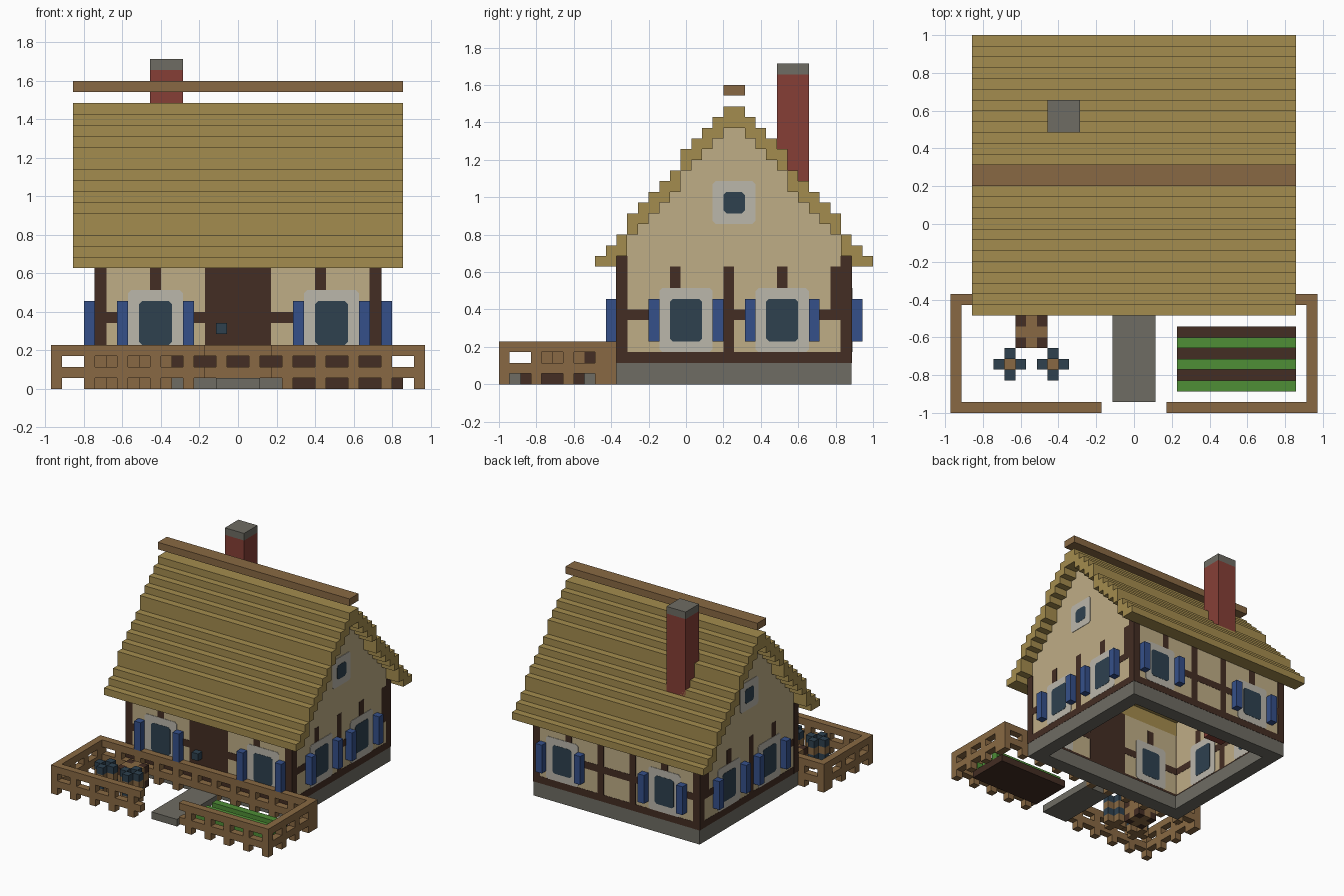
import bpy, bmesh
from mathutils import Vector

cube = bpy.data.objects.get("Cube")
if cube:
    bpy.data.objects.remove(cube, do_unlink=True)

U = 2 / 35          # one block; x is centred, y counts blocks from the front edge


def material(name, rgb):
    lin = [((c / 255 + 0.055) / 1.055) ** 2.4 for c in rgb] + [1]
    m = bpy.data.materials.new(name)
    m.use_nodes = True
    m.diffuse_color = lin
    bsdf = next(n for n in m.node_tree.nodes if n.type == 'BSDF_PRINCIPLED')
    bsdf.inputs["Base Color"].default_value = lin
    bsdf.inputs["Roughness"].default_value = 0.9
    return m


THATCH = material("thatch", (164, 140, 78))
WOOD = material("light_wood", (137, 105, 67))
PLASTER = material("plaster", (191, 173, 134))
TIMBER = material("dark_timber", (67, 45, 35))
BLUE = material("shutter_blue", (53, 80, 138))
GLASS = material("dark_glass", (46, 65, 79))
FRAME = material("pale_frame", (187, 183, 171))
STONE = material("grey_stone", (110, 108, 99))
BRICK = material("red_brick", (134, 63, 54))
LEAF = material("leaf_green", (78, 142, 54))


def part(name, mat, boxes, chamfer_axis=None):
    """One object from boxes (x0, x1, y0, y1, z0, z1) measured in blocks."""
    bm = bmesh.new()
    for x0, x1, y0, y1, z0, z1 in boxes:
        verts = bmesh.ops.create_cube(bm, size=1)["verts"]
        size = Vector((x1 - x0, y1 - y0, z1 - z0))
        mid = Vector(((x0 + x1) / 2, (y0 + y1) / 2 - 17.5, (z0 + z1) / 2))
        for v in verts:
            v.co = (v.co * size + mid) * U
    if chamfer_axis is not None:
        edges = []
        for e in bm.edges:
            d = e.verts[1].co - e.verts[0].co
            if abs(d[chamfer_axis]) > 0.99 * d.length:
                edges.append(e)
        bmesh.ops.bevel(bm, geom=edges, offset=0.28 * U, segments=1, affect='EDGES')
    mesh = bpy.data.meshes.new(name)
    bm.to_mesh(mesh)
    bm.free()
    mesh.materials.append(mat)
    obj = bpy.data.objects.new(name, mesh)
    bpy.context.collection.objects.link(obj)
    return obj


# Roof columns from eave to ridge: (top, bottom), mirrored over the ridge
tops = [12, 13, 14, 16, 17, 18, 19, 20, 22, 23, 24, 25, 26]
roof = [(9 + i, t, max(t - 2, 11)) for i, t in enumerate(tops)]
roof += [(43 - y, t, b) for y, t, b in roof]
part("thatched_roof", THATCH, [(-15, 15, y, y + 1, b, t) for y, t, b in roof])
part("ridge_beam", WOOD, [(-15, 15, 21, 23, 27, 28)])
part("chimney", BRICK, [(-8, -5, 26, 29, 3, 29)])
part("chimney_cap", STONE, [(-8, -5, 26, 29, 29, 30)])

# Foundation ring and plaster walls
part("foundation", STONE, [(-13, 13, 11, 13, 0, 2), (-13, 13, 31, 33, 0, 2),
                           (-13, -11, 13, 31, 0, 2), (11, 13, 13, 31, 0, 2)])
part("front_wall", PLASTER, [(-13, 13, 11, 12, 2, 12)])
part("back_wall", PLASTER, [(-13, 13, 32, 33, 2, 12)])
for side, x in (("left", 12), ("right", -13)):
    part(side + "_gable_wall", PLASTER,
         [(x, x + 1, y, y + 1, 2, b) for y, t, b in roof if 12 <= y < 32])

# Wall details run through the wall and stand slightly proud of it
DEPTH = {"front": (11, 12, -1), "back": (32, 33, 1), "left": (12, 13, 1), "right": (-13, -12, -1)}


def on_wall(wall, rect, proud):
    u0, u1, z0, z1 = rect
    a, b, _ = DEPTH[wall]
    if wall in ("front", "back"):
        return (u0, u1, a - proud, b + proud, z0, z1)
    return (a - proud, b + proud, u0, u1, z0, z1)


def outside(wall, rect):
    u0, u1, z0, z1 = rect
    a, b, s = DEPTH[wall]
    lo, hi = (b, b + 1) if s > 0 else (a - 1, a)
    if wall in ("front", "back"):
        return (u0, u1, lo, hi, z0, z1)
    return (lo, hi, u0, u1, z0, z1)


LONG_BEAMS = [(-12, 12, 2, 3), (-8, -7, 7, 11), (7, 8, 7, 11), (-12, 12, 6, 7)]
SIDE_BEAMS = [(12, 32, 2, 3), (21, 22, 3, 11), (16, 17, 7, 11), (26, 27, 7, 11),
              (31, 32, 7, 11), (12, 32, 6, 7)]
BEAMS = {"front": LONG_BEAMS, "left": SIDE_BEAMS, "right": SIDE_BEAMS,
         "back": LONG_BEAMS + [(-3, -2, 3, 11.9), (2, 3, 3, 11.9)]}
WINDOWS = {"front": (-10, 6), "back": (-10, 6), "left": (15, 24), "right": (15, 24)}

for wall in DEPTH:
    axis = 1 if wall in ("front", "back") else 0
    part(wall + "_timbers", TIMBER, [on_wall(wall, r, 0.03) for r in BEAMS[wall]])
    frames = [(u, u + 5, 3, 9) for u in WINDOWS[wall]]
    panes = [(u + 1, u + 4, 4, 8) for u in WINDOWS[wall]]
    shutters = [(u + d, u + d + 1, 4, 8) for u in WINDOWS[wall] for d in (-1, 5)]
    if axis == 0:                       # small attic window
        frames.append((20, 24, 15, 19))
        panes.append((21, 23, 16, 18))
    part(wall + "_window_frames", FRAME, [on_wall(wall, r, 0.06) for r in frames], axis)
    part(wall + "_window_panes", GLASS, [on_wall(wall, r, 0.09) for r in panes], axis)
    part(wall + "_shutters", BLUE, [outside(wall, r) for r in shutters])

e = 0.04
part("corner_posts", TIMBER, [(x - e, x + 1 + e, y - e, y + 1 + e, 2, 12)
                              for x in (-13, 12) for y in (11, 32)])
part("front_door", TIMBER, [on_wall("front", (-3, 3, 2, 12), 0.06)])
part("door_knob", GLASS, [outside("front", (-2, -1, 5, 6))])


# Fence: two rails with short posts between them and below
def fence(name, start, end, posts, across, along_x):
    spans = [(start, end, 3, 4), (start, end, 1, 2)]
    spans += [(p, p + 1, z, z + 1) for p in posts for z in (0, 2)]
    c, d = across, across + 1
    part(name, WOOD, [(a, b, c, d, z0, z1) if along_x else (c, d, a, b, z0, z1)
                      for a, b, z0, z1 in spans])


fence("fence_front_right", -17, -3, range(-17, -3, 3), 0, True)
fence("fence_front_left", 3, 17, range(4, 17, 3), 0, True)
fence("fence_rear", -17, 17, range(-17, 17, 3), 10, True)
fence("fence_side_right", 1, 10, (3, 6, 9), -17, False)
fence("fence_side_left", 1, 10, (3, 6, 9), 16, False)

# Path and planted bed
part("path", STONE, [(-2, 2, 1, 10, 0, 1)])
part("garden_soil", TIMBER, [(4, 15, 2, 8, 0, 1)])
part("crop_rows", LEAF, [(4, 15, y, y + 1, 1, 2) for y in (2, 4, 6)])


# Cross-shaped barrels with dark hoops
def cross(x, y, z0, z1, core=True):
    arms = [(x + i, x + i + 1, y + j, y + j + 1, z0, z1)
            for i, j in ((0, 1), (2, 1), (1, 0), (1, 2))]
    return arms + ([(x + 1, x + 2, y + 1, y + 2, z0, z1)] if core else [])


for n, x in (("right", -13), ("left", -9)):
    part("barrel_staves_" + n, WOOD, cross(x, 3, 0, 1) + cross(x, 3, 2, 3))
    part("barrel_hoops_" + n, GLASS, cross(x, 3, 1, 2) + cross(x, 3, 3, 4, core=False))

# Crate with dark corner blocks
corners, planks = [], []
for i in range(3):
    for j in range(3):
        for k in range(3):
            box = (i - 11, i - 10, j + 6, j + 7, k, k + 1)
            (corners if 1 not in (i, j, k) else planks).append(box)
part("crate_corners", TIMBER, corners)
part("crate_planks", WOOD, planks)
